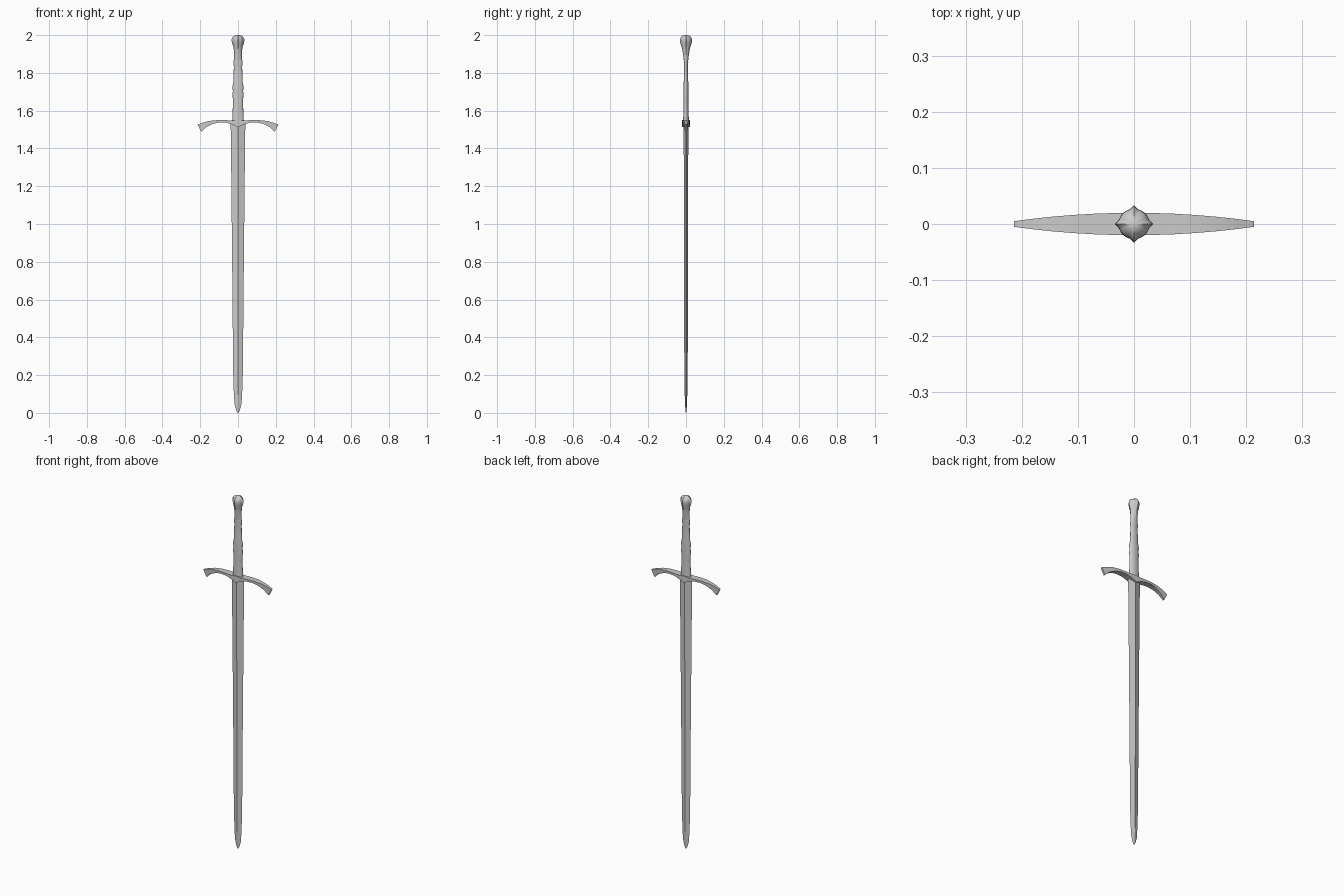
import bpy, bmesh
from math import sin, cos, pi


def loft(name, rings, angle=30):
    """Skin a list of closed vertex rings and cap both ends."""
    bm = bmesh.new()
    rows = [[bm.verts.new(p) for p in ring] for ring in rings]
    n = len(rows[0])
    for a, b in zip(rows, rows[1:]):
        for i in range(n):
            j = (i + 1) % n
            bm.faces.new((a[i], a[j], b[j], b[i]))
    bm.faces.new(rows[0][::-1])
    bm.faces.new(rows[-1])
    bmesh.ops.recalc_face_normals(bm, faces=bm.faces)
    mesh = bpy.data.meshes.new(name)
    bm.to_mesh(mesh)
    bm.free()
    obj = bpy.data.objects.new(name, mesh)
    bpy.context.collection.objects.link(obj)
    bpy.ops.object.select_all(action='DESELECT')
    obj.select_set(True)
    bpy.context.view_layer.objects.active = obj
    bpy.ops.object.shade_smooth_by_angle(angle=angle * pi / 180)
    return obj


# Blade: tapering diamond section (z, half width, half thickness)
blade = [(0.0, 0.003, 0.001), (0.015, 0.010, 0.003), (0.045, 0.018, 0.005),
         (0.10, 0.022, 0.007), (0.22, 0.026, 0.009), (0.6, 0.029, 0.010),
         (1.0, 0.033, 0.011), (1.40, 0.037, 0.012), (1.54, 0.039, 0.013)]
loft("blade", [[(w, 0, z), (0, t, z), (-w, 0, z), (0, -t, z)]
               for z, w, t in blade], 8)

# Crossguard: drooping arms (top x, top z, bottom x, bottom z), mirrored
arm = [(0, 1.551, 0, 1.513), (0.03, 1.548, 0.025, 1.525),
       (0.07, 1.550, 0.06, 1.536), (0.11, 1.550, 0.10, 1.538),
       (0.15, 1.546, 0.135, 1.530), (0.185, 1.537, 0.168, 1.513),
       (0.214, 1.526, 0.194, 1.488)]
stations = [(-a, b, -c, d) for a, b, c, d in arm[:0:-1]] + arm


def guard_depth(x):
    return 0.020 - 0.015 * (x / 0.214) ** 2


loft("crossguard", [[(xt, -guard_depth(xt), zt), (xt, guard_depth(xt), zt),
                     (xb, guard_depth(xt), zb), (xb, -guard_depth(xt), zb)]
                    for xt, zt, xb, zb in stations])


def ribbed_ring(z, rx, ry, rib, n=48):
    """Elliptical ring with raised ribs on the x and y axes."""
    ring = []
    for i in range(n):
        a = 2 * pi * i / n
        off = abs((a + pi / 4) % (pi / 2) - pi / 4)
        k = 1 - rib * min(1, off / 0.25)
        ring.append((rx * k * cos(a), ry * k * sin(a), z))
    return ring


# Grip: flattened handle with a swell at the middle ring
grip = [(1.54, 0.031, 0.015), (1.60, 0.028, 0.014), (1.66, 0.027, 0.013),
        (1.685, 0.030, 0.014), (1.705, 0.027, 0.013), (1.725, 0.030, 0.014),
        (1.75, 0.025, 0.012), (1.80, 0.023, 0.011), (1.835, 0.022, 0.010),
        (1.855, 0.024, 0.012), (1.875, 0.021, 0.011)]
loft("grip", [ribbed_ring(z, rx, ry, 0) for z, rx, ry in grip], 40)

# Pommel: flared bulb with four ribs meeting over the top
pommel = [(1.86, 0.021, 0.011, 0), (1.89, 0.021, 0.014, 0.03),
          (1.92, 0.022, 0.019, 0.08), (1.94, 0.025, 0.024, 0.12),
          (1.955, 0.031, 0.030, 0.17), (1.97, 0.034, 0.033, 0.18),
          (1.98, 0.033, 0.032, 0.18), (1.99, 0.028, 0.027, 0.20),
          (1.996, 0.020, 0.019, 0.25), (2.0, 0.010, 0.010, 0.25)]
loft("pommel", [ribbed_ring(*p) for p in pommel], 35)
